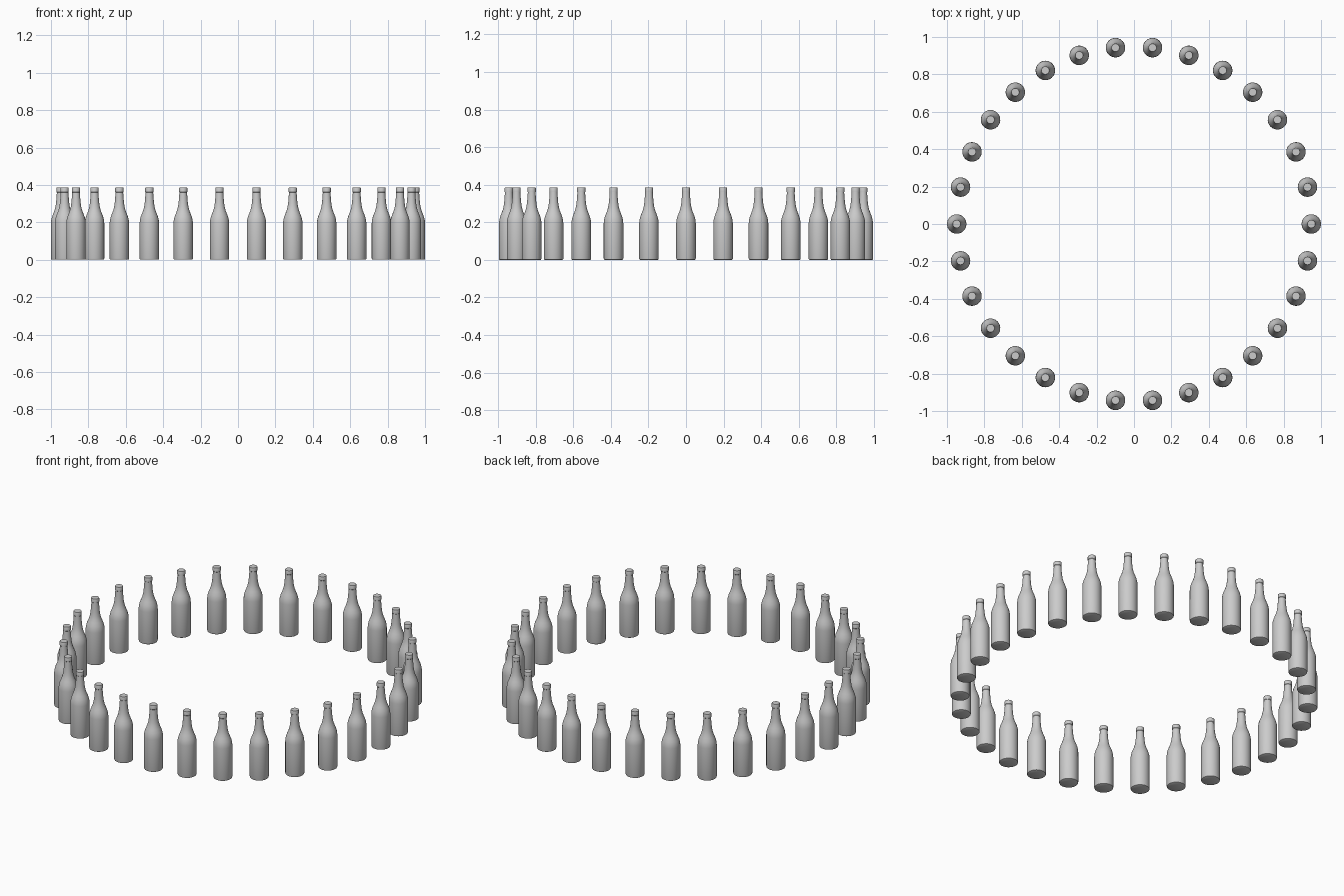
import bpy, bmesh, math

if "Cube" in bpy.data.objects:
    bpy.data.objects.remove(bpy.data.objects["Cube"])

COUNT, RING, SIDES = 30, 0.948, 32
# bottle outline (radius, height) from base to mouth
PROFILE = [(0.0, 0.0), (0.047, 0.0), (0.0505, 0.002), (0.052, 0.007),
           (0.052, 0.195), (0.0505, 0.212), (0.046, 0.23), (0.039, 0.248),
           (0.0325, 0.265), (0.028, 0.283), (0.025, 0.303), (0.0225, 0.33),
           (0.0205, 0.36), (0.0222, 0.362), (0.0222, 0.382), (0.021, 0.385),
           (0.0, 0.385)]


def bottle_mesh():
    """Lathe the outline into a closed bottle."""
    bm = bmesh.new()
    verts = [bm.verts.new((r, 0, z)) for r, z in PROFILE]
    edges = [bm.edges.new(p) for p in zip(verts, verts[1:])]
    bmesh.ops.spin(bm, geom=verts + edges, cent=(0, 0, 0), axis=(0, 0, 1),
                   angle=math.tau, steps=SIDES, use_duplicate=False)
    bmesh.ops.remove_doubles(bm, verts=bm.verts, dist=1e-5)
    bmesh.ops.recalc_face_normals(bm, faces=bm.faces)
    mesh = bpy.data.meshes.new("bottle")
    bm.to_mesh(mesh)
    bm.free()
    return mesh


# ring of bottles sharing one mesh
mesh = bottle_mesh()
for i in range(COUNT):
    a = math.tau * i / COUNT
    ob = bpy.data.objects.new(f"bottle_{i + 1:02d}", mesh)
    ob.location = (RING * math.cos(a), RING * math.sin(a), 0)
    ob.rotation_euler.z = a
    bpy.context.collection.objects.link(ob)

# smooth sides, crisp rims
for p in mesh.polygons:
    p.use_smooth = True
mesh.set_sharp_from_angle(angle=math.radians(35))
